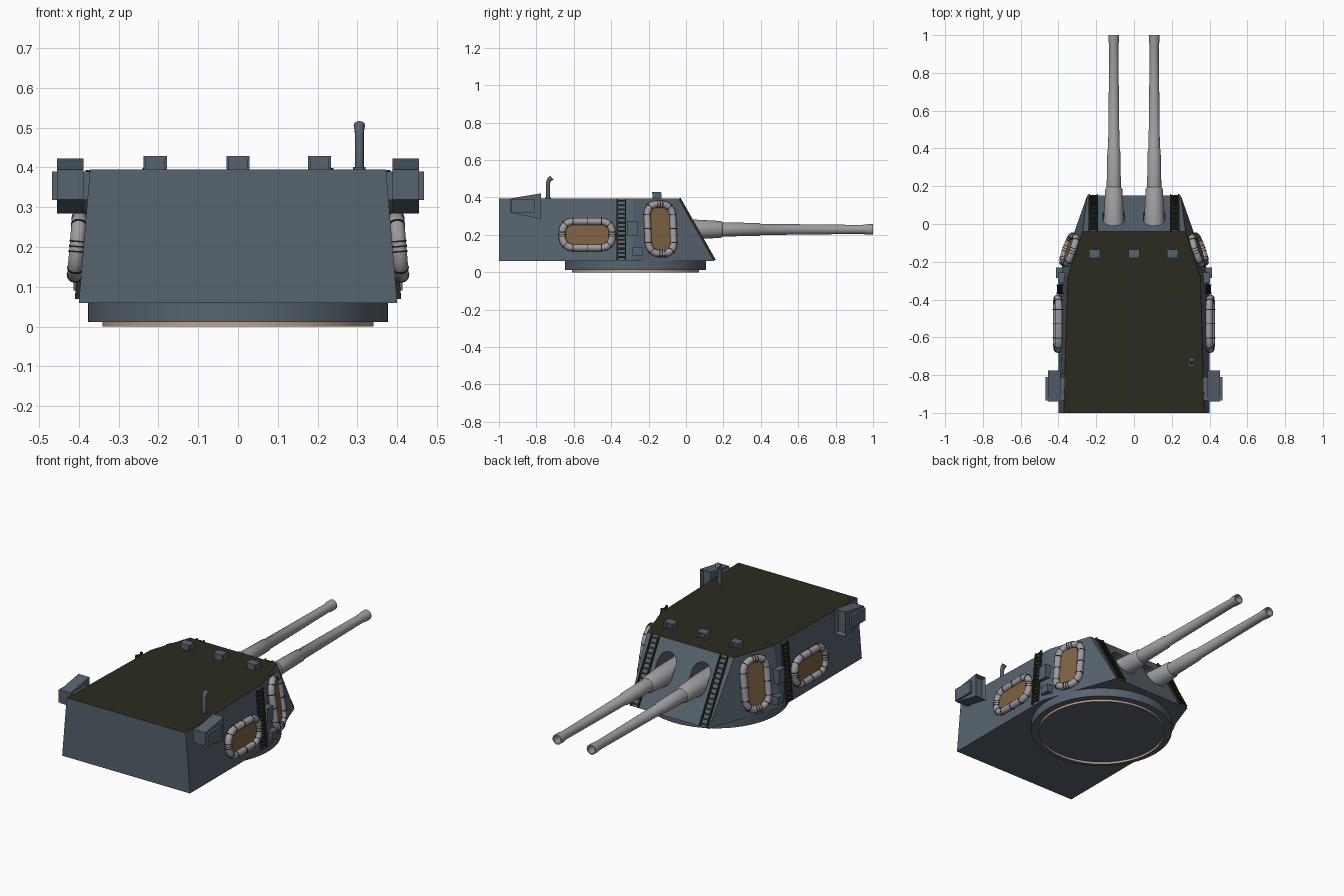
import bpy, bmesh
from math import radians, pi, cos, sin
from mathutils import Matrix, Vector

if "Cube" in bpy.data.objects:
    bpy.data.objects.remove(bpy.data.objects["Cube"])


def material(name, r, g, b):
    m = bpy.data.materials.new(name)
    m.use_nodes = True
    m.diffuse_color = (r, g, b, 1)
    m.node_tree.nodes["Principled BSDF"].inputs["Base Color"].default_value = (r, g, b, 1)
    return m


SLATE = material("slate grey", 0.095, 0.125, 0.155)
DECK = material("dark olive", 0.024, 0.024, 0.014)
STEEL = material("light steel", 0.34, 0.34, 0.36)
TAN = material("pale tan", 0.52, 0.36, 0.25)
WOOD = material("brown wood", 0.21, 0.12, 0.055)
BLACK = material("near black", 0.012, 0.012, 0.012)


def finish(name, bm, mats, matrix=Matrix(), smooth=False):
    bmesh.ops.recalc_face_normals(bm, faces=bm.faces)
    bm.transform(matrix)
    if matrix.determinant() < 0:
        bmesh.ops.reverse_faces(bm, faces=bm.faces)
    mesh = bpy.data.meshes.new(name)
    bm.to_mesh(mesh)
    bm.free()
    for m in mats:
        mesh.materials.append(m)
    ob = bpy.data.objects.new(name, mesh)
    bpy.context.collection.objects.link(ob)
    bpy.ops.object.select_all(action='DESELECT')
    ob.select_set(True)
    bpy.context.view_layer.objects.active = ob
    if smooth:
        bpy.ops.object.shade_smooth_by_angle(angle=radians(40))
    return ob


def both_sides(name, build, mats, matrix=Matrix(), smooth=False):
    for side, sign in (("left", 1), ("right", -1)):
        finish(f"{side}_{name}", build(), mats, Matrix.Scale(sign, 4, (1, 0, 0)) @ matrix, smooth)


def box(bm, size, loc):
    m = Matrix.Translation(loc) @ Matrix.Diagonal((*size, 1))
    return bmesh.ops.create_cube(bm, size=1, matrix=m)["verts"]


def lathe(profile, segs=32):
    bm = bmesh.new()
    vs = [bm.verts.new((r, 0, z)) for r, z in profile]
    es = [bm.edges.new(p) for p in zip(vs, vs[1:])]
    bmesh.ops.spin(bm, geom=vs + es, cent=(0, 0, 0), axis=(0, 0, 1), angle=2 * pi, steps=segs)
    bmesh.ops.remove_doubles(bm, verts=bm.verts, dist=1e-5)
    return bm


# Armoured house: half outline of floor and roof, mirrored
Z0, Z1 = 0.06, 0.395
floor = [(0.40, -1.0), (0.40, -0.28), (0.248, 0.15)]
roof = [(0.372, -1.0), (0.352, -0.28), (0.272, -0.04)]
bm = bmesh.new()
rings = []
for half, z in ((floor, Z0), (roof, Z1)):
    loop = half + [(-x, y) for x, y in reversed(half)]
    rings.append([bm.verts.new((x, y, z)) for x, y in loop])
for r in rings:
    bm.faces.new(r)
for i in range(6):
    j = (i + 1) % 6
    bm.faces.new((rings[0][i], rings[0][j], rings[1][j], rings[1][i]))
for f in bm.faces:
    f.normal_update()
    f.material_index = int(all(v.co.z > Z1 - 0.001 for v in f.verts))
house = finish("house", bm, [SLATE, DECK])

# Upright rounded gun ports cut into the sloping face
GUN_X, GUN_Z = 0.107, 0.229
bm = bmesh.new()
for gx in (GUN_X, -GUN_X):
    outline = []
    for i in range(24):
        a = 2 * pi * (i + 0.5) / 24
        outline.append(bm.verts.new((gx + 0.057 * cos(a), -0.12,
                                     0.057 * sin(a) + (0.283 if sin(a) > 0 else 0.233))))
    face = bm.faces.new(outline)
    out = bmesh.ops.extrude_face_region(bm, geom=[face])
    bmesh.ops.translate(bm, vec=(0, 0.4, 0),
                        verts=[v for v in out["geom"] if isinstance(v, bmesh.types.BMVert)])
cutter = finish("port_cutter", bm, [SLATE])
cutter.hide_render = True
bpy.context.view_layer.objects.active = house
mod = house.modifiers.new("ports", 'BOOLEAN')
mod.operation, mod.solver, mod.object = 'DIFFERENCE', 'EXACT', cutter
bpy.ops.object.modifier_apply(modifier=mod.name)
bpy.data.objects.remove(cutter)

# Turntable and its thin rim
centre = Matrix.Translation((0, -0.27, 0))
finish("turntable", lathe([(0, 0.012), (0.377, 0.012), (0.377, 0.062), (0, 0.062)], 64),
       [SLATE], centre, True)
finish("turntable_rim", lathe([(0.34, 0.013), (0.34, 0), (0.334, 0), (0.334, 0.013), (0.34, 0.013)], 64),
       [TAN], centre, True)


# Stepped gun barrels with hollow muzzles
def barrel():
    bm = lathe([(0, -0.11), (0.056, -0.11), (0.054, 0.02), (0.045, 0.186), (0.041, 0.192),
                (0.038, 0.195), (0.034, 0.395), (0.030, 0.4), (0.024, 0.94), (0.028, 0.97),
                (0.028, 1.0), (0.021, 1.0), (0.019, 0.92), (0, 0.92)])
    for f in bm.faces:
        f.material_index = int(all(v.co.z > 0.999 for v in f.verts))
    return bm


both_sides("gun_barrel", barrel, [STEEL, TAN],
           Matrix.Translation((GUN_X, 0, GUN_Z)) @ Matrix.Rotation(-pi / 2, 4, 'X'), True)


# Wall frames: local x runs along the wall, y up it, z out of it
def wall_frame(i, pos, solve):
    a, t = Vector((*floor[i], Z0)), Vector((*roof[i], Z1))
    b = Vector((*floor[i + 1], Z0)) if i < 2 else a - Vector((1, 0, 0))
    u = (b - a).normalized()
    n = u.cross(t - a).normalized()
    p = Vector(pos)
    p[solve] -= n.dot(p - a) / n[solve]
    m = Matrix((u, n.cross(u), n)).transposed().to_4x4()
    m.translation = p
    return m


# Ladders on the flanks and the sloping face
def ladder(length, rungs=14):
    def build():
        bm = bmesh.new()
        for s in (-1, 1):
            box(bm, (0.007, length, 0.012), (s * 0.022, 0, 0.005))
        for i in range(rungs):
            box(bm, (0.044, 0.009, 0.008), (0, length * ((i + 0.5) / rungs - 0.5), 0.006))
        return bm
    return build


both_sides("side_ladder", ladder(0.325), [DECK], wall_frame(0, (0, -0.345, 0.231), 0))
both_sides("front_ladder", ladder(0.38), [DECK], wall_frame(2, (0.215, 0, 0.2275), 1))


# Life rafts: rounded tube loop, dark lashings and slatted wooden floor
def raft_path(w, h, r, steps=4):
    path = []
    for k, (sx, sy) in enumerate(((1, 1), (-1, 1), (-1, -1), (1, -1))):
        for s in range(steps + 1):
            a = pi / 2 * (k + s / steps)
            d = Vector((cos(a), sin(a), 0))
            path.append((Vector((sx * (w / 2 - r), sy * (h / 2 - r), 0)) + d * r, d))
    return path


def raft_tube(path, tube):
    def build():
        bm = bmesh.new()
        loops = [[bm.verts.new(p + d * tube * cos(t) + Vector((0, 0, tube * sin(t))))
                  for t in (2 * pi * i / 12 for i in range(12))] for p, d in path]
        for k, cur in enumerate(loops):
            nxt = loops[(k + 1) % len(loops)]
            for i in range(12):
                j = (i + 1) % 12
                bm.faces.new((cur[i], cur[j], nxt[j], nxt[i]))
        return bm
    return build


def raft_lashings(path, tube):
    def build():
        bm = bmesh.new()
        spots = [q for k, q in enumerate(path) if k % 5 in (0, 2, 4)]
        for k in (4, 9, 14, 19):
            p, q = path[k], path[(k + 1) % 20]
            spots.append(((p[0] + q[0]) / 2, p[1]))
        for p, d in spots:
            rot = d.cross(Vector((0, 0, 1))).to_track_quat('Z', 'Y').to_matrix().to_4x4()
            bmesh.ops.create_cone(bm, cap_ends=True, segments=12, radius1=tube * 1.08,
                                  radius2=tube * 1.08, depth=0.004,
                                  matrix=Matrix.Translation(p) @ rot)
        return bm
    return build


def raft_floor(path):
    def build():
        bm = bmesh.new()
        f = bm.faces.new([bm.verts.new(p) for p, d in path])
        out = bmesh.ops.extrude_face_region(bm, geom=[f])
        bmesh.ops.translate(bm, vec=(0, 0, -0.008),
                            verts=[v for v in out["geom"] if isinstance(v, bmesh.types.BMVert)])
        return bm
    return build


for label, wall, pos, w, h in (("rear", 0, (0, -0.528, 0.2), 0.268, 0.142),
                               ("front", 1, (0, -0.142, 0.23), 0.145, 0.268)):
    frame = wall_frame(wall, pos, 0) @ Matrix.Translation((0, 0, 0.016))
    path = raft_path(w, h, 0.058)
    both_sides(label + "_raft_tube", raft_tube(path, 0.019), [STEEL], frame, True)
    both_sides(label + "_raft_lashings", raft_lashings(path, 0.019), [BLACK], frame)
    both_sides(label + "_raft_floor", raft_floor(path), [WOOD], frame)


# Small lockers between the rafts
def lockers():
    bm = bmesh.new()
    box(bm, (0.05, 0.055, 0.08), (0.377, -0.285, 0.235))
    box(bm, (0.06, 0.055, 0.045), (0.383, -0.258, 0.113))
    return bm


both_sides("lockers", lockers, [SLATE])


# Rangefinder ears: side housing and a flared hood open towards the guns
def rangefinder():
    bm = bmesh.new()
    box(bm, (0.108, 0.125, 0.072), (0.414, -0.872, 0.354))
    hood = box(bm, (0.067, 0.165, 0.075), (0.4215, -0.8575, 0.357))
    for v in hood:
        if v.co.y > -0.8:
            v.co.z = 0.353 + (0.069 if v.co.z > 0.357 else -0.069)
    front = next(f for f in hood[0].link_faces[:] + [g for v in hood for g in v.link_faces]
                 if all(v.co.y > -0.78 for v in f.verts))
    bmesh.ops.inset_region(bm, faces=[front], thickness=0.01)
    bmesh.ops.translate(bm, vec=(0, -0.022, 0), verts=front.verts)
    return bm


both_sides("rangefinder", rangefinder, [SLATE])

# Sighting hoods along the roof's leading edge
for label, x in (("left", 0.205), ("middle", 0), ("right", -0.208)):
    bm = bmesh.new()
    for s in (-1, 1):
        box(bm, (0.01, 0.04, 0.03), (s * 0.024, -0.152, 0.408))
    box(bm, (0.058, 0.046, 0.008), (0, -0.158, 0.425))
    box(bm, (0.048, 0.026, 0.03), (0, -0.166, 0.408))
    finish(label + "_sight_hood", bm, [SLATE], Matrix.Translation((x, 0, 0)))

# Bent voice pipe with flange
curve = bpy.data.curves.new("voice_pipe", 'CURVE')
curve.dimensions, curve.bevel_depth, curve.use_fill_caps = '3D', 0.011, True
line = curve.splines.new('POLY')
path = [(-0.737, 0.39, 1), (-0.737, 0.478, 1), (-0.732, 0.494, 1.1), (-0.718, 0.506, 1.3)]
line.points.add(len(path) - 1)
for pt, (y, z, r) in zip(line.points, path):
    pt.co, pt.radius = (0.305, y, z, 1), r
curve.materials.append(SLATE)
pipe = bpy.data.objects.new("voice_pipe", curve)
bpy.context.collection.objects.link(pipe)
finish("pipe_flange", lathe([(0, 0.39), (0.016, 0.39), (0.016, 0.401), (0, 0.401)], 16),
       [SLATE], Matrix.Translation((0.305, -0.737, 0)))
